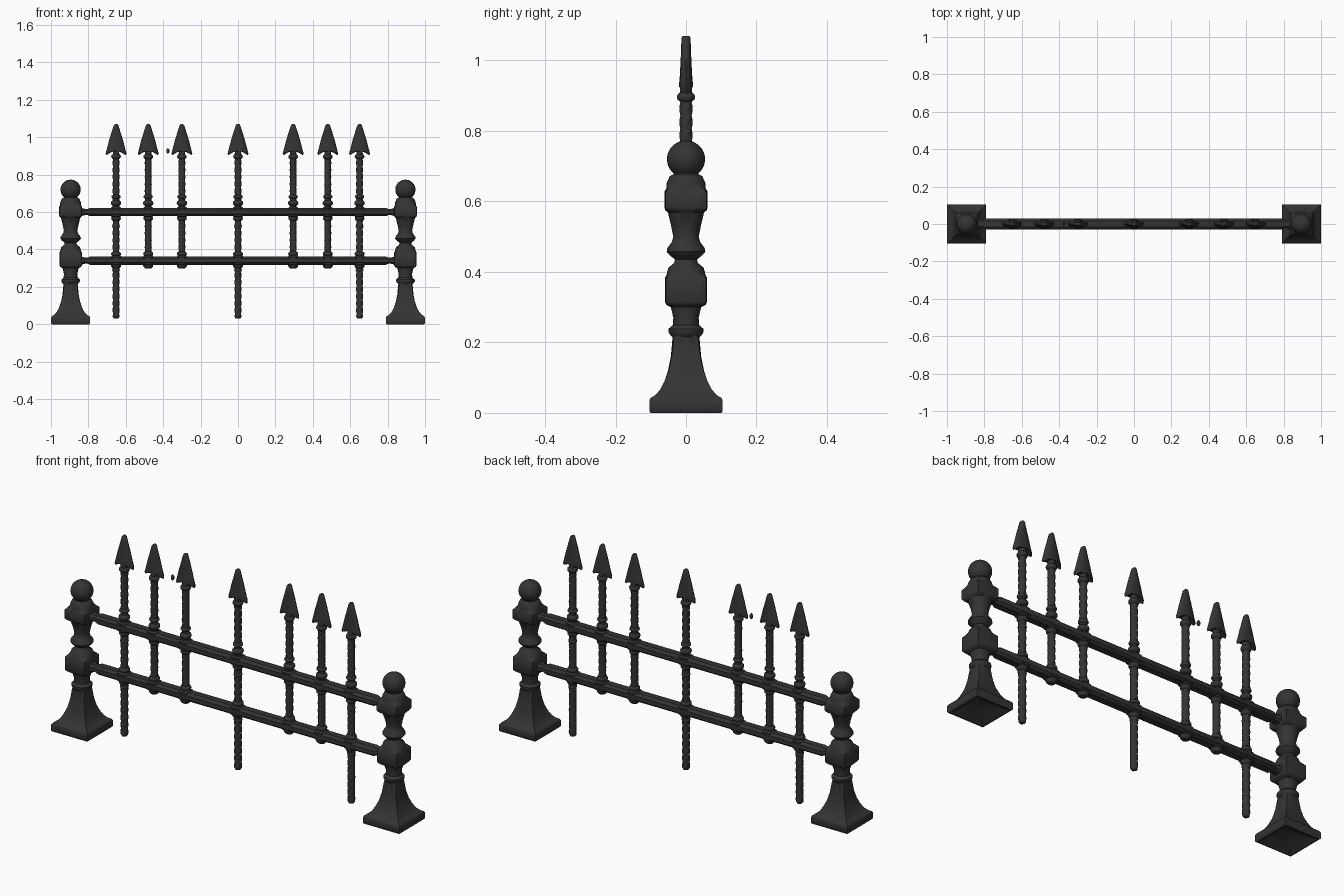
import bpy, bmesh, math

iron = bpy.data.materials.new("dark_iron")
iron.diffuse_color = (0.034, 0.034, 0.034, 1)


def make(name, rings, loc=(0, 0, 0), angle=40):
    """Loft closed rings of points into one capped solid."""
    bm = bmesh.new()
    loops = [[bm.verts.new(p) for p in ring] for ring in rings]
    n = len(loops[0])
    for a, b in zip(loops, loops[1:]):
        for i in range(n):
            j = (i + 1) % n
            bm.faces.new((a[i], a[j], b[j], b[i]))
    bm.faces.new(list(reversed(loops[0])))
    bm.faces.new(loops[-1])
    bmesh.ops.recalc_face_normals(bm, faces=bm.faces)
    me = bpy.data.meshes.new(name)
    bm.to_mesh(me)
    bm.free()
    me.materials.append(iron)
    me.shade_smooth()
    me.set_sharp_from_angle(angle=math.radians(angle))
    ob = bpy.data.objects.new(name, me)
    ob.location = loc
    bpy.context.collection.objects.link(ob)
    return ob


def turned(profile, n=32):
    """Rings from (z, half width, squareness): 0 is round, 1 is square."""
    rings = []
    for z, r, k in profile:
        ring = []
        for i in range(n):
            a = 2 * math.pi * i / n
            c, s = math.cos(a), math.sin(a)
            q = r * ((1 - k) + k / max(abs(c), abs(s)))
            ring.append((c * q, s * q, z))
        rings.append(ring)
    return rings


# Post: hollow foot, flared base, turned shaft with two square blocks
POST = [(0.05, 0.015, 1), (0.004, 0.088, 1), (0, 0.094, 1), (0, 0.1, 1),
        (0.005, 0.104, 1), (0.036, 0.104, 1), (0.043, 0.1, 1), (0.05, 0.088, 1),
        (0.065, 0.074, 1), (0.09, 0.061, 1), (0.12, 0.051, 0.9), (0.16, 0.043, 0.8),
        (0.215, 0.038, 0.6), (0.22, 0.044, 0), (0.229, 0.05, 0), (0.238, 0.05, 0),
        (0.25, 0.037, 0), (0.27, 0.036, 0.1), (0.3, 0.043, 0.3), (0.306, 0.055, 0.7),
        (0.315, 0.06, 0.85), (0.383, 0.06, 0.85), (0.392, 0.055, 0.6),
        (0.398, 0.054, 0.1), (0.412, 0.05, 0), (0.425, 0.034, 0), (0.435, 0.031, 0),
        (0.447, 0.046, 0), (0.458, 0.055, 0), (0.468, 0.053, 0), (0.485, 0.04, 0),
        (0.5, 0.036, 0), (0.53, 0.042, 0), (0.568, 0.051, 0.2), (0.574, 0.058, 0.7),
        (0.582, 0.061, 0.85), (0.628, 0.061, 0.85), (0.637, 0.056, 0.6),
        (0.645, 0.056, 0.1), (0.655, 0.054, 0), (0.672, 0.046, 0), (0.677, 0.036, 0)]
BALL = [(0.72 + 0.053 * math.sin(t), 0.054 * math.cos(t), 0)
        for t in [math.radians(d) for d in range(-48, 90, 8)]]
for side, x in (("left", -0.895), ("right", 0.895)):
    make(side + "_post", turned(POST + BALL), (x, 0, 0))

# Rails: bevelled bars that neck down into a collar at each post
HALF = [(0.86, 0.8), (0.835, 0.95), (0.815, 0.72), (0.805, 0.75), (0.79, 1.0)]
STATIONS = [(-x, s) for x, s in HALF] + [(x, s) for x, s in reversed(HALF)]
SECTION = [(0.03, 0.011), (0.017, 0.022), (-0.017, 0.022), (-0.03, 0.011),
           (-0.03, -0.011), (-0.017, -0.022), (0.017, -0.022), (0.03, -0.011)]
for name, z in (("upper_rail", 0.6), ("lower_rail", 0.34)):
    make(name, [[(x, y * s, h * s) for y, h in SECTION] for x, s in STATIONS],
         (0, 0, z), 35)


def twisted_bar(name, x, z0, z1):
    n, steps = 16, int((z1 - z0) / 0.008)
    rings = []
    for i in range(steps + 1):
        z = z0 + (z1 - z0) * i / steps
        r0 = 0.012 if i == 0 else 0.0175
        ring = []
        for j in range(n):
            a = 2 * math.pi * j / n
            r = r0 * (1 + 0.09 * math.cos(4 * (a - 2 * math.pi * z / 0.15)))
            ring.append((r * math.cos(a), r * math.sin(a), z))
        rings.append(ring)
    make(name, rings, (x, 0, 0), 60)


def collar(name, x, z, r, h):
    make(name, turned([(z - h, 0.016, 0), (z - h * 0.5, r * 0.92, 0), (z, r, 0),
                       (z + h * 0.5, r * 0.92, 0), (z + h, 0.016, 0)], 16), (x, 0, 0))


def spear_head(name, x):
    # (height, half width, half depth, barb drop)
    levels = [(1.07, 0.006, 0.010, 0), (1.064, 0.012, 0.013, 0), (1.03, 0.023, 0.014, 0),
              (0.985, 0.037, 0.016, 0), (0.95, 0.048, 0.018, 0.008),
              (0.932, 0.056, 0.02, 0.02), (0.926, 0.051, 0.02, 0.022),
              (0.925, 0.022, 0.019, 0)]
    rings = []
    for z, w, d, drop in levels:
        ring = []
        for j in range(12):
            c, s = math.cos(j * math.pi / 6), math.sin(j * math.pi / 6)
            ring.append((w * c, d * s, z - drop * abs(c) ** 3))
        rings.append(ring)
    make(name, rings, (x, 0, 0), 50)


# Pickets: three long ones reach the ground, four short ones stop at the lower rail
PICKETS = [(-0.652, 1), (-0.48, 0), (-0.3, 0), (0, 1), (0.295, 0), (0.48, 0), (0.65, 1)]
for i, (x, is_long) in enumerate(PICKETS, 1):
    p = f"picket_{i}_"
    twisted_bar(p + "bar", x, 0.032 if is_long else 0.298, 0.94)
    spear_head(p + "spear_head", x)
    rings = [(0.896, 0.026, 0.014), (0.682, 0.025, 0.011), (0.648, 0.028, 0.016),
             (0.566, 0.026, 0.014), (0.376, 0.027, 0.014), (0.314, 0.027, 0.016)]
    if is_long:
        rings += [(0.525, 0.021, 0.01), (0.29, 0.021, 0.01)]
    for k, (z, r, h) in enumerate(rings, 1):
        collar(f"{p}collar_{k}", x, z, r, h)
    # Swellings where the picket passes through the rails
    for k, z in enumerate((0.34, 0.6), 1):
        make(f"{p}joint_{k}", turned([(z - 0.027, 0.022, 0.3), (z - 0.02, 0.029, 0.5),
             (z + 0.02, 0.029, 0.5), (z + 0.027, 0.022, 0.3)], 16), (x, 0, 0))

# Small loose chip beside the third spear head
make("loose_chip", turned([(-0.014, 0.003, 0), (-0.007, 0.008, 0), (0.007, 0.008, 0),
                           (0.014, 0.003, 0)], 8), (-0.375, 0, 0.926))
